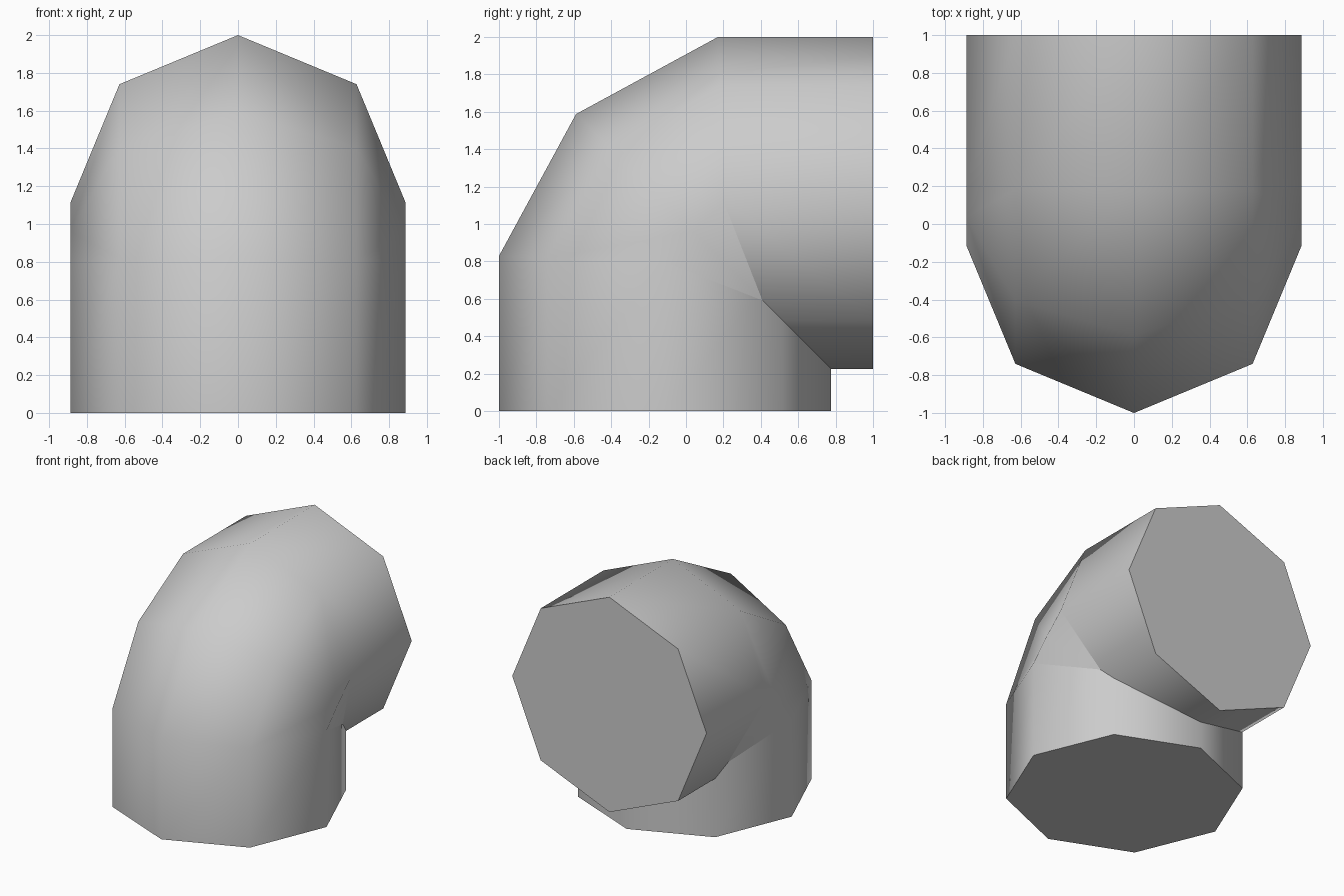
import bpy, bmesh, math

cube = bpy.data.objects.get("Cube")
if cube:
    bpy.data.objects.remove(cube, do_unlink=True)

SIDES = 8
RADIUS = 0.8875
AXIS = -0.1125      # y of the upright pipe's centre line
TILT = 0.036        # slight lean of the ring where the bend starts

grey = bpy.data.materials.new("pipe_grey")
grey.use_nodes = True
colour = (0.6, 0.6, 0.6, 1)
grey.diffuse_color = colour
grey.node_tree.nodes["Principled BSDF"].inputs["Base Color"].default_value = colour


def mirror(p):
    """Reflect a point of the upright pipe onto the level pipe."""
    return (p[0], 1 - p[2], 1 - p[1])


bm = bmesh.new()
# offsets start at the outer side of the bend and run round the octagon
angles = [i * math.tau / SIDES for i in range(SIDES)]
offsets = [(RADIUS * math.sin(a), -RADIUS * math.cos(a)) for a in angles]

foot = [(x, AXIS + d, 0) for x, d in offsets]
start = [(x, AXIS + d, 0.796 - TILT * d) for x, d in offsets]
slope = math.sqrt(0.5)
middle = [(x, 0.04 + d * slope, 0.96 - d * slope) for x, d in offsets]
profiles = [foot, start, middle, [mirror(p) for p in start], [mirror(p) for p in foot]]
rings = [[bm.verts.new(p) for p in ring] for ring in profiles]

# straight pipes
for low, high in ((rings[0], rings[1]), (rings[3], rings[4])):
    for i in range(SIDES):
        j = (i + 1) % SIDES
        bm.faces.new((low[i], low[j], high[j], high[i]))

# bend, split so that each half mirrors the other, left to right as well
for end, flip in ((rings[1], False), (rings[3], True)):
    mid = rings[2]
    for i in range(SIDES):
        j = (i + 1) % SIDES
        if i < SIDES // 2:
            tris = ((end[i], end[j], mid[j]), (end[i], mid[j], mid[i]))
        else:
            tris = ((end[i], end[j], mid[i]), (end[j], mid[j], mid[i]))
        for t in tris:
            bm.faces.new(t[::-1] if flip else t)

# end caps
bm.faces.new(rings[0][::-1])
bm.faces.new(rings[4])

mesh = bpy.data.meshes.new("pipe_elbow")
bm.to_mesh(mesh)
bm.free()
mesh.materials.append(grey)
elbow = bpy.data.objects.new("pipe_elbow", mesh)
bpy.context.collection.objects.link(elbow)

bpy.ops.object.select_all(action="DESELECT")
elbow.select_set(True)
bpy.context.view_layer.objects.active = elbow
bpy.ops.object.shade_smooth_by_angle(angle=math.radians(60))
